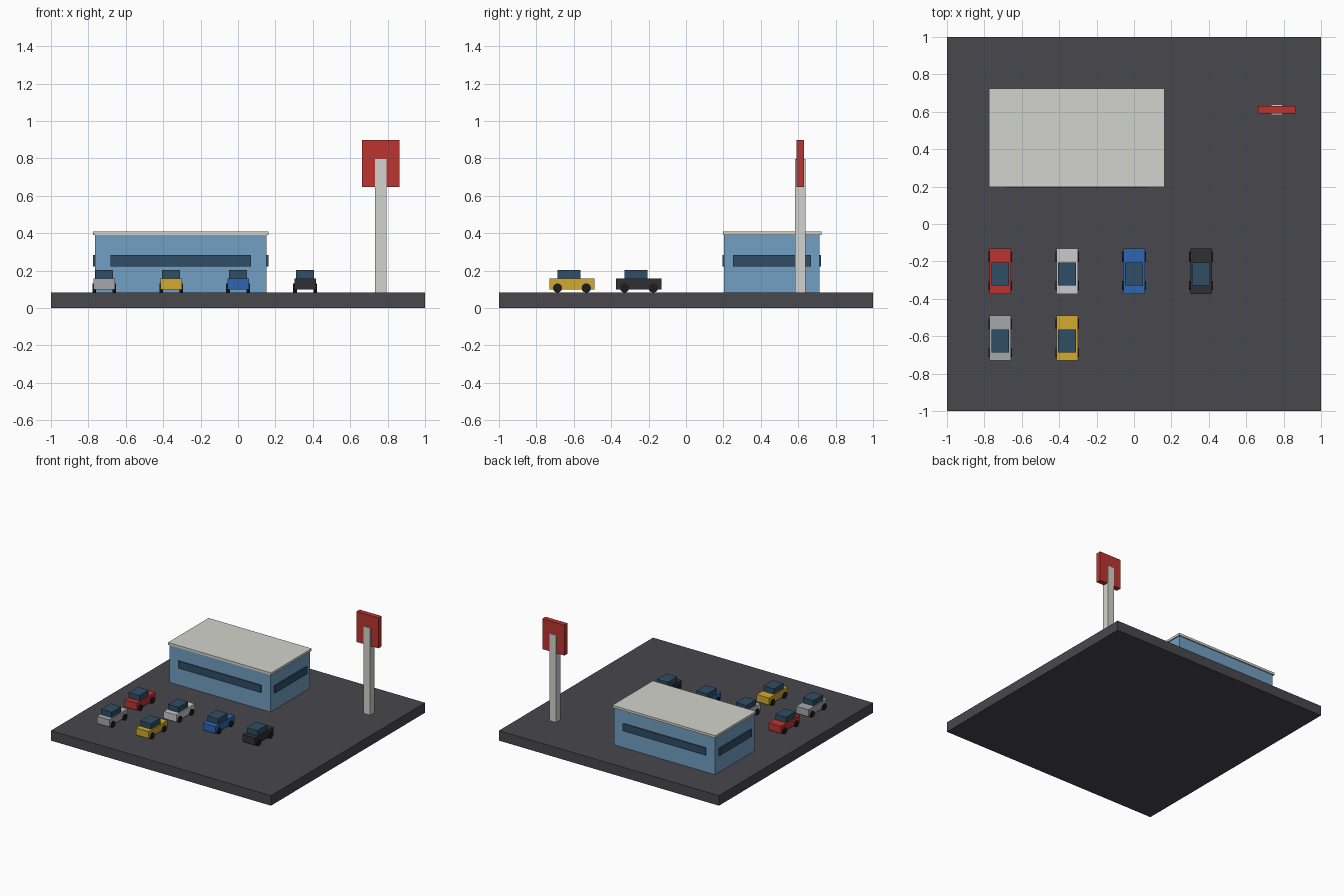
import bpy, math

if "Cube" in bpy.data.objects:
    bpy.data.objects.remove(bpy.data.objects["Cube"])


def material(name, rgb):
    m = bpy.data.materials.new(name)
    m.diffuse_color = (*rgb, 1)
    m.use_nodes = True
    m.node_tree.nodes["Principled BSDF"].inputs["Base Color"].default_value = m.diffuse_color
    return m


ASPHALT = material("asphalt", (0.065, 0.064, 0.075))
WALL = material("wall_blue", (0.17, 0.35, 0.55))
PALE = material("pale", (0.65, 0.65, 0.61))
GLASS = material("glass", (0.03, 0.075, 0.13))
SIGN = material("sign_red", (0.5, 0.035, 0.03))
RUBBER = material("rubber", (0.012, 0.012, 0.014))


def box(name, x, y, z, mat):
    """Box from (min, max) ranges on each axis."""
    verts = [(a, b, c) for a in x for b in y for c in z]
    faces = [(0, 1, 3, 2), (4, 6, 7, 5), (0, 4, 5, 1),
             (2, 3, 7, 6), (0, 2, 6, 4), (1, 5, 7, 3)]
    me = bpy.data.meshes.new(name)
    me.from_pydata(verts, [], faces)
    me.materials.append(mat)
    ob = bpy.data.objects.new(name, me)
    bpy.context.collection.objects.link(ob)
    return ob


def wheel(name, x, y, z):
    bpy.ops.mesh.primitive_cylinder_add(vertices=12, radius=0.025, depth=0.02,
                                        location=(x, y, z),
                                        rotation=(0, math.pi / 2, 0))
    ob = bpy.context.object
    ob.name = name
    ob.data.materials.append(RUBBER)


def car(name, cx, cy, rgb):
    paint = material(name + "_paint", rgb)
    box(name + "_body", (cx - 0.057, cx + 0.057), (cy - 0.121, cy + 0.121),
        (0.1, 0.158), paint)
    box(name + "_cabin", (cx - 0.048, cx + 0.048), (cy - 0.077, cy + 0.045),
        (0.158, 0.202), GLASS)
    for sx in (-1, 1):
        for sy in (-1, 1):
            wheel(name + "_wheel", cx + sx * 0.054, cy + sy * 0.077, 0.107)


# Paved lot
TOP = 0.082
box("lot_slab", (-1, 1), (-1, 1), (0, TOP), ASPHALT)

# Building with overhanging roof
box("building_walls", (-0.765, 0.153), (0.204, 0.714), (TOP, 0.39), WALL)
box("building_roof", (-0.775, 0.163), (0.198, 0.724), (0.39, 0.409), PALE)

# Window strips on all four walls
for side, y in (("front", (0.195, 0.207)), ("back", (0.711, 0.723))):
    box(side + "_window", (-0.683, 0.069), y, (0.222, 0.283), GLASS)
for side, x in (("left", (-0.775, -0.762)), ("right", (0.15, 0.163))):
    box(side + "_window", x, (0.25, 0.668), (0.222, 0.283), GLASS)

# Roadside sign
box("sign_pole", (0.733, 0.793), (0.584, 0.639), (TOP, 0.797), PALE)
box("sign_panel", (0.663, 0.863), (0.591, 0.632), (0.648, 0.898), SIGN)

# Parked cars in two rows
paints = [("red_car", (0.5, 0.035, 0.03)), ("white_car", (0.65, 0.65, 0.63)),
          ("blue_car", (0.03, 0.13, 0.45)), ("black_car", (0.03, 0.03, 0.033)),
          ("silver_car", (0.38, 0.39, 0.41)), ("yellow_car", (0.65, 0.4, 0.03))]
for i, (name, rgb) in enumerate(paints):
    car(name, -0.715 + 0.358 * (i % 4), -0.252 - 0.358 * (i // 4), rgb)
